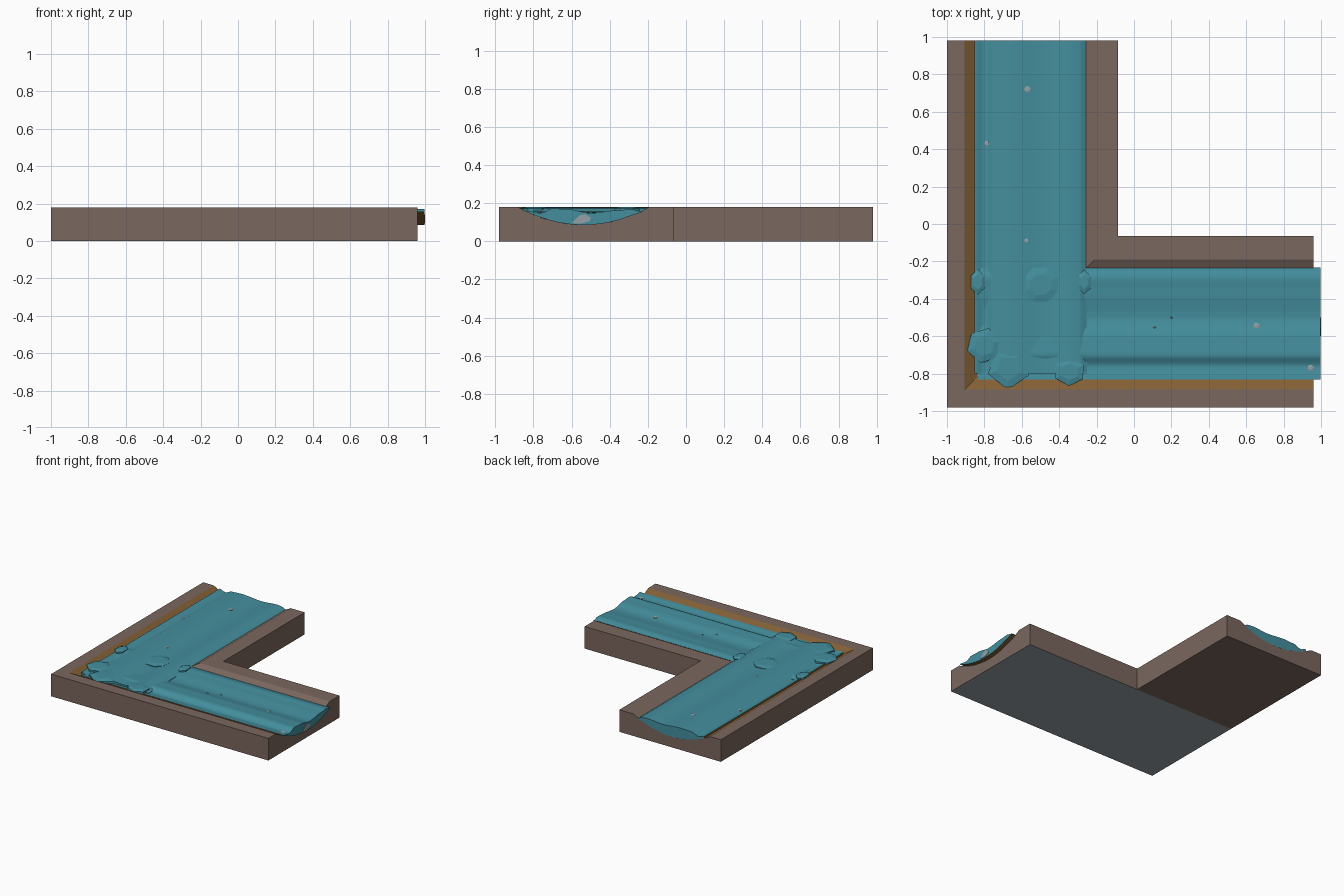
import bpy, bmesh, math

if "Cube" in bpy.data.objects:
    bpy.data.objects.remove(bpy.data.objects["Cube"])


def material(name, rgb):
    m = bpy.data.materials.new(name)
    lin = [((c / 255 + 0.055) / 1.055) ** 2.4 for c in rgb]
    m.diffuse_color = (*lin, 1)
    m.use_nodes = True
    m.node_tree.nodes["Principled BSDF"].inputs["Base Color"].default_value = m.diffuse_color
    return m


BANK = material("bank_brown", (122, 103, 94))
DIRT = material("dirt_ochre", (130, 95, 54))
WATER = material("water_teal", (68, 143, 158))
STONE = material("stone_grey", (150, 160, 166))

# plan of the corner: outer corner, arm width, arm ends and rim height
X0, Y0, W, X_END, Y_END, TOP = -1.0, -0.98, 0.915, 0.96, 0.98, 0.18
MID, HALF, BED = 0.4425, 0.3475, 0.085          # channel centre, half width, bed height


def finish(bm, name, mats, smooth=False, fix_normals=True):
    if fix_normals:
        bmesh.ops.recalc_face_normals(bm, faces=bm.faces)
    me = bpy.data.meshes.new(name)
    bm.to_mesh(me)
    bm.free()
    for m in mats:
        me.materials.append(m)
    ob = bpy.data.objects.new(name, me)
    bpy.context.collection.objects.link(ob)
    if smooth:
        bpy.ops.object.select_all(action='DESELECT')
        ob.select_set(True)
        bpy.context.view_layer.objects.active = ob
        bpy.ops.object.shade_smooth_by_angle(angle=math.radians(35))
    return ob


def loft(rings, rule=lambda i: 0, skip=()):
    """Bridge closed rings, cap both ends; rule gives the material per segment."""
    bm = bmesh.new()
    vs = [[bm.verts.new(p) for p in r] for r in rings]
    n = len(vs[0])
    for a, b in zip(vs, vs[1:]):
        for i in range(n):
            if i not in skip:
                j = (i + 1) % n
                bm.faces.new((a[i], a[j], b[j], b[i])).material_index = rule(i)
    bm.faces.new(vs[0])
    bm.faces.new(vs[-1])
    return bm


def bed(d):
    """Height of the rounded channel at distance d from the outer wall."""
    return BED + (TOP - BED) * ((d - MID) / HALF) ** 2


# Bank: one section swept round the mitred corner, ochre on the outer slope
N = 14
arc = [MID - HALF + 2 * HALF * i / N for i in range(N + 1)]
section = [(0, 0), (0, TOP)] + [(d, bed(d)) for d in arc] + [(W, TOP), (W, 0)]
rings = [[(X0 + d, Y_END, z) for d, z in section],
         [(X0 + d, Y0 + d, z) for d, z in section],
         [(X_END, Y0 + d, z) for d, z in section]]
bm = loft(rings, lambda i: 1 if 2 <= i < 2 + N // 2 else 0, skip=(len(section) - 1,))
finish(bm, "river_bank", [BANK, DIRT])

# Underside: grey below the cross arm, brown below the long arm
for name, mat, (xa, xb, ya, yb) in (
        ("cross_arm_base", STONE, (X0, X_END, Y0, Y0 + W)),
        ("long_arm_base", BANK, (X0, X0 + W, Y0 + W, Y_END))):
    bm = bmesh.new()
    bm.faces.new([bm.verts.new(p) for p in
                  ((xa, ya, 0), (xa, yb, 0), (xb, yb, 0), (xb, ya, 0))])
    finish(bm, name, [mat], fix_normals=False)

# Water: wavy surface sections, as crests and dips across each arm
LONG = [(-0.852, .168), (-0.80, .152), (-0.74, .174), (-0.65, .178), (-0.47, .166),
        (-0.34, .176), (-0.29, .172), (-0.25, .155)]
CROSS = [(-0.832, .158), (-0.76, .148), (-0.70, .172), (-0.62, .168), (-0.50, .148),
         (-0.36, .162), (-0.29, .168), (-0.232, .156)]


def wave(pts, s):
    for (a, za), (b, zb) in zip(pts, pts[1:]):
        if s <= b:
            t = (s - a) / (b - a)
            return za + (zb - za) * t * t * (3 - 2 * t)
    return pts[-1][1]


def water_section(pts, outer, n=44):
    lo, hi = pts[0][0], pts[-1][0]
    ss = [lo + (hi - lo) * i / n for i in range(n + 1)]
    upper = [(s, wave(pts, s)) for s in ss]
    lower = [(s, min(bed(s - outer), wave(pts, s) - .003)) for s in ss[::-4]]
    return upper + lower, n


sec, n = water_section(LONG, X0)
finish(loft([[(s, y, z) for s, z in sec] for y in (Y_END, -0.8)],
            lambda i: 1 if i > n else 0), "long_arm_water", [WATER, DIRT], True)
sec, n = water_section(CROSS, Y0)
finish(loft([[(x, s, z) for s, z in sec] for x in (-0.84, 0.997)],
            lambda i: 1 if i > n else 0), "cross_arm_water", [WATER, DIRT], True)


# Faceted splashes around the bend
def lump(name, x, y, rx, ry, rim, top, sides, turn, mat):
    rows = []
    for k, z in ((1.0, rim - .03), (1.0, rim), (0.6, top)):
        rows.append([(x + rx * k * math.cos(turn + math.tau * i / sides),
                      y + ry * k * math.sin(turn + math.tau * i / sides), z)
                     for i in range(sides)])
    return finish(loft(rows), name, [mat])


for i, (x, y, rx, ry, sides, turn) in enumerate((
        (-0.80, -0.65, .095, .095, 6, .3), (-0.67, -0.77, .115, .115, 5, .9),
        (-0.345, -0.79, .085, .075, 6, .5), (-0.835, -0.31, .042, .068, 6, .5),
        (-0.50, -0.325, .10, .10, 8, .39), (-0.265, -0.31, .04, .065, 6, .5))):
    lump(f"splash_{i + 1}", x, y, rx, ry, .172, .1795, sides, turn, WATER)

# Small grey pebbles showing at the surface
for i, (x, y, r) in enumerate(((-.57, .72, .018), (-.785, .43, .016), (-.575, -.09, .013),
                               (.655, -.545, .018), (.11, -.55, .008), (.2, -.5, .007),
                               (.945, -.77, .018), (-.415, -.765, .012))):
    z = wave(LONG, x) if y > -.2 else wave(CROSS, y)
    lump(f"pebble_{i + 1}", x, y, r, r, z + .002, z + .004, 6, .2, STONE)

# Grey stone in the open end of the stream
outline = [(-.60, .095), (-.55, .092), (-.505, .105), (-.50, .125),
           (-.53, .142), (-.56, .135)]
finish(loft([[(x, y, z) for y, z in outline] for x in (.99, 1.0)]), "end_stone", [STONE])
